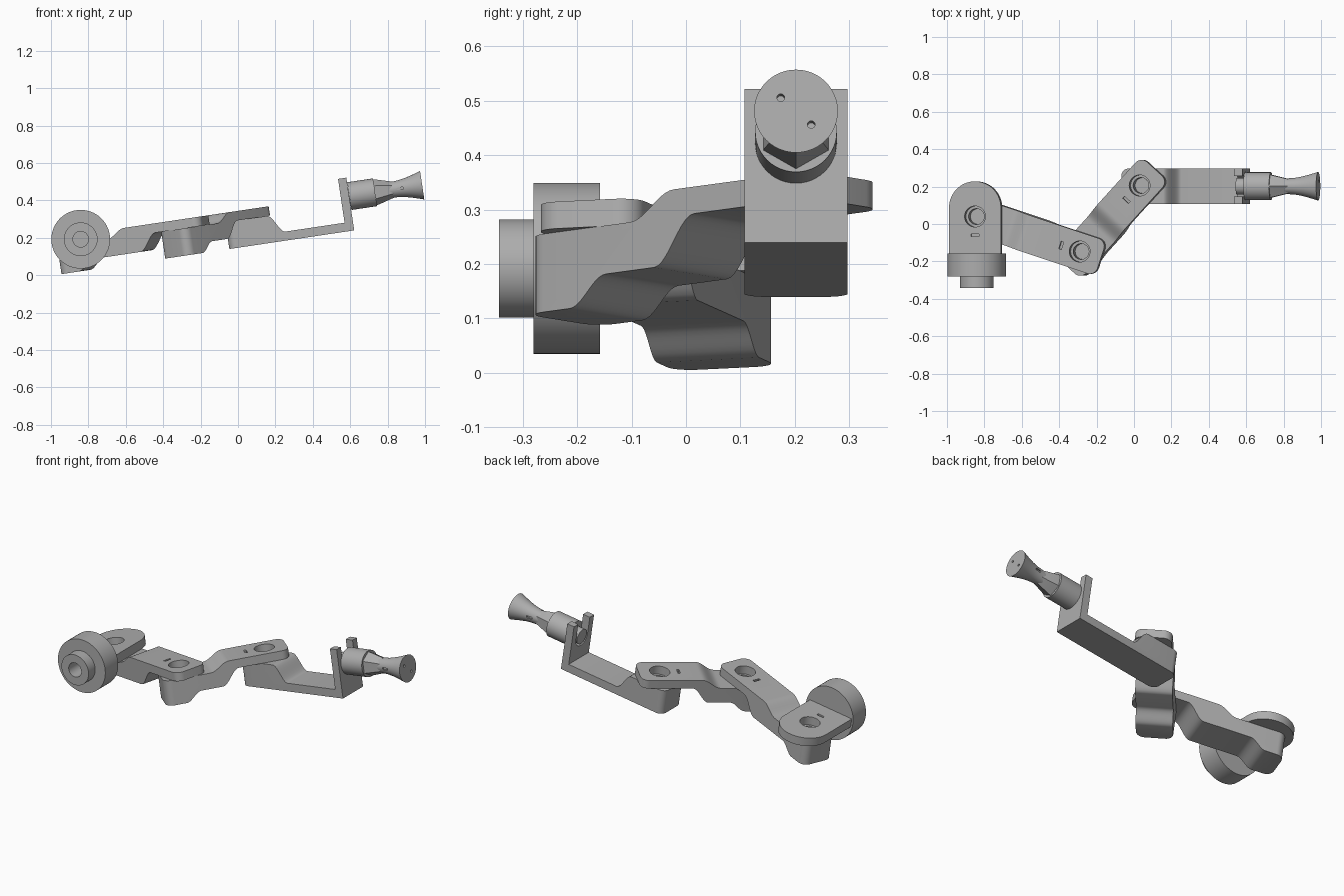
import bpy, bmesh, math
from mathutils import Matrix, Vector

cube = bpy.data.objects.get("Cube")
if cube:
    bpy.data.objects.remove(cube)

TILT = Matrix.Rotation(math.radians(-8.5), 4, 'Y')
LOW, MID, DECK, TOP = 0.145, 0.2, 0.29, 0.34   # heights of the link layers
J1, J2, J3 = Vector((-0.809, 0.04)), Vector((-0.243, -0.147)), Vector((0.081, 0.206))
AXIS = 0.33                                     # knob axis height

grey = bpy.data.materials.new("plain_grey")
grey.use_nodes = True
grey.diffuse_color = (0.42, 0.42, 0.42, 1)
grey.node_tree.nodes["Principled BSDF"].inputs["Base Color"].default_value = (0.42, 0.42, 0.42, 1)


def make(name, bm, matrix=Matrix()):
    bmesh.ops.recalc_face_normals(bm, faces=bm.faces)
    mesh = bpy.data.meshes.new(name)
    bm.to_mesh(mesh)
    bm.free()
    mesh.materials.append(grey)
    ob = bpy.data.objects.new(name, mesh)
    bpy.context.collection.objects.link(ob)
    ob.matrix_world = matrix
    return ob


def extrude(name, points, depth, matrix=Matrix(), round_ends=()):
    """Extrude an x-z outline along y; round_ends maps x positions to corner radii."""
    bm = bmesh.new()
    face = bm.faces.new([bm.verts.new((x, -depth / 2, z)) for x, z in points])
    new = bmesh.ops.extrude_face_region(bm, geom=[face])["geom"]
    bmesh.ops.translate(bm, vec=(0, depth, 0), verts=[v for v in new if isinstance(v, bmesh.types.BMVert)])
    for x, radius in round_ends:
        edges = [e for e in bm.edges if all(abs(v.co.x - x) < 1e-4 for v in e.verts)
                 and abs(e.verts[0].co.y - e.verts[1].co.y) < 1e-4]
        bmesh.ops.bevel(bm, geom=edges, offset=radius, segments=8, profile=0.5, affect='EDGES')
    return make(name, bm, matrix)


def lathe(name, profile, matrix=Matrix(), sides=48):
    """Closed solid of revolution around local x from (x, radius) pairs."""
    bm = bmesh.new()
    rings = [[bm.verts.new((x, r * math.sin(a), r * math.cos(a)))
              for a in (2 * math.pi * i / sides for i in range(sides))] for x, r in profile]
    for a, b in zip(rings, rings[1:]):
        for i in range(sides):
            j = (i + 1) % sides
            bm.faces.new((a[i], a[j], b[j], b[i]))
    bm.faces.new(rings[0])
    bm.faces.new(rings[-1])
    return make(name, bm, matrix)


def box(name, centre, size, matrix=Matrix()):
    bm = bmesh.new()
    bmesh.ops.create_cube(bm, size=1, matrix=Matrix.Translation(centre) @ Matrix.Diagonal((*size, 1)))
    return make(name, bm, matrix)


def cut(target, cutter):
    mod = target.modifiers.new("cut", 'BOOLEAN')
    mod.operation, mod.solver, mod.object = 'DIFFERENCE', 'EXACT', cutter
    cutter.hide_render = True
    bpy.context.view_layer.update()
    bpy.context.view_layer.objects.active = target
    bpy.ops.object.modifier_apply(modifier="cut")
    bpy.data.objects.remove(cutter)


def upright(x, y, z=0.0):
    """Local x axis of a lathe turned to point up at (x, y)."""
    return Matrix.Translation((x, y, z)) @ Matrix.Rotation(-math.pi / 2, 4, 'Y')


def step(x0, z0, x1, z1, n=10):
    """Smooth S-shaped step."""
    return [(x0 + (x1 - x0) * i / n, z0 + (z1 - z0) * (1 - math.cos(math.pi * i / n)) / 2)
            for i in range(n + 1)]


def plate_hole(ob, joint, matrix, slot):
    """Screw hole and small slot in a joint plate."""
    cut(ob, lathe("cutter", [(DECK - 0.02, 0.056), (TOP + 0.02, 0.056)], matrix @ upright(*joint)))
    cut(ob, box("cutter", (slot[0], slot[1], TOP), slot[2], matrix))


def screw_socket(ob, joint, matrix):
    cut(ob, lathe("cutter", [(DECK - 0.07, 0.042), (DECK + 0.03, 0.042)], matrix @ upright(*joint)))


def arm_link(name, start, end, rise, tuck):
    """Link with a low block at its start and a thin raised plate at its end."""
    d = end - start
    length = d.length
    frame = TILT @ Matrix.Translation((*start, 0)) @ Matrix.Rotation(math.atan2(d.y, d.x), 4, 'Z')
    outline = [(-0.11, LOW)] + step(0.0, LOW, 0.09, MID) + step(tuck, MID, tuck + 0.1, DECK)
    outline += [(length + 0.12, DECK), (length + 0.12, TOP)]
    outline += step(rise + 0.11, TOP, rise, DECK) + [(-0.11, DECK)]
    ob = extrude(name, outline, 0.198, frame, [(-0.11, 0.045), (length + 0.12, 0.045)])
    plate_hole(ob, (length, 0), frame, (length - 0.105, 0, (0.014, 0.042, 0.04)))
    screw_socket(ob, (0, 0), frame)
    return ob


parts = [arm_link("first_link", J1, J2, 0.18, 0.36),
         arm_link("second_link", J2, J3, 0.15, 0.21)]

# Bracket plate with a half-round end
bm = bmesh.new()
R, cy = 0.14, 0.088
outline = [(-R, -0.17), (R, -0.17)] + [(R * math.cos(math.pi * i / 32), cy + R * math.sin(math.pi * i / 32))
                                     for i in range(33)]
face = bm.faces.new([bm.verts.new((J1.x + x, y, DECK)) for x, y in outline])
new = bmesh.ops.extrude_face_region(bm, geom=[face])["geom"]
bmesh.ops.translate(bm, vec=(0, 0, TOP - DECK), verts=[v for v in new if isinstance(v, bmesh.types.BMVert)])
bracket = make("bracket_plate", bm, TILT)
plate_hole(bracket, J1, TILT, (J1.x, -0.06, (0.042, 0.014, 0.04)))
parts.append(bracket)

# Round wheel and hub facing the front
wheel_frame = Matrix.Translation((-0.841, 0, 0.192)) @ Matrix.Rotation(math.pi / 2, 4, 'Z')
wheel = lathe("wheel_and_hub", [(-0.343, 0.09), (-0.28, 0.09), (-0.28, 0.157), (-0.158, 0.157)],
              wheel_frame, 64)
cut(wheel, lathe("cutter", [(-0.4, 0.042), (-0.24, 0.042)], wheel_frame))
parts.append(wheel)

# Holder: block, thin bar and forked upright
holder_frame = TILT @ Matrix.Translation((0, 0.202, 0))
x0, x1 = -0.025, 0.65
outline = [(x0, LOW), (x1, LOW), (x1, 0.43), (x1 - 0.045, 0.43), (x1 - 0.045, LOW + 0.048)]
outline += step(0.285, LOW + 0.048, 0.2, DECK) + [(x0, DECK)]
holder = extrude("holder_bar", outline, 0.19, holder_frame, [(x0, 0.04)])
screw_socket(holder, (J3.x, 0.004), holder_frame)
fork = Matrix.Translation((0, 0, AXIS))
cut(holder, lathe("cutter", [(0.55, 0.055), (0.7, 0.055)], holder_frame @ fork))
cut(holder, box("cutter", (0.627, 0, AXIS + 0.1), (0.1, 0.11, 0.2), holder_frame))
parts.append(holder)

# Knob: shank in the fork, collar, faceted taper and flared grip
knob_frame = holder_frame @ fork
parts.append(lathe("knob_shank", [(0.605, 0.045), (0.66, 0.045)], knob_frame))
parts.append(lathe("knob_collar", [(0.651, 0.075), (0.79, 0.075)], knob_frame))
parts.append(lathe("knob_taper", [(0.78, 0.07), (0.8, 0.068), (0.885, 0.044)], knob_frame, 6))
grip = lathe("knob_grip", [(0.78, 0.05), (0.83, 0.043), (0.88, 0.042), (0.92, 0.045), (0.955, 0.051),
                           (0.99, 0.06), (1.02, 0.069), (1.045, 0.077)], knob_frame)
for side in (-1, 1):
    pin = Matrix.Translation((0, 0.028 * side, -0.025 * side))
    cut(grip, lathe("cutter", [(1.02, 0.007), (1.08, 0.007)], knob_frame @ pin, 16))
    cut(grip, box("cutter", (0.925, -0.05 * side, 0), (0.035, 0.025, 0.012), knob_frame))
parts.append(grip)

# Smooth curved faces, keep sharp edges
bpy.ops.object.select_all(action='DESELECT')
for ob in parts:
    ob.select_set(True)
bpy.context.view_layer.objects.active = parts[0]
bpy.ops.object.shade_smooth_by_angle(angle=math.radians(30))
